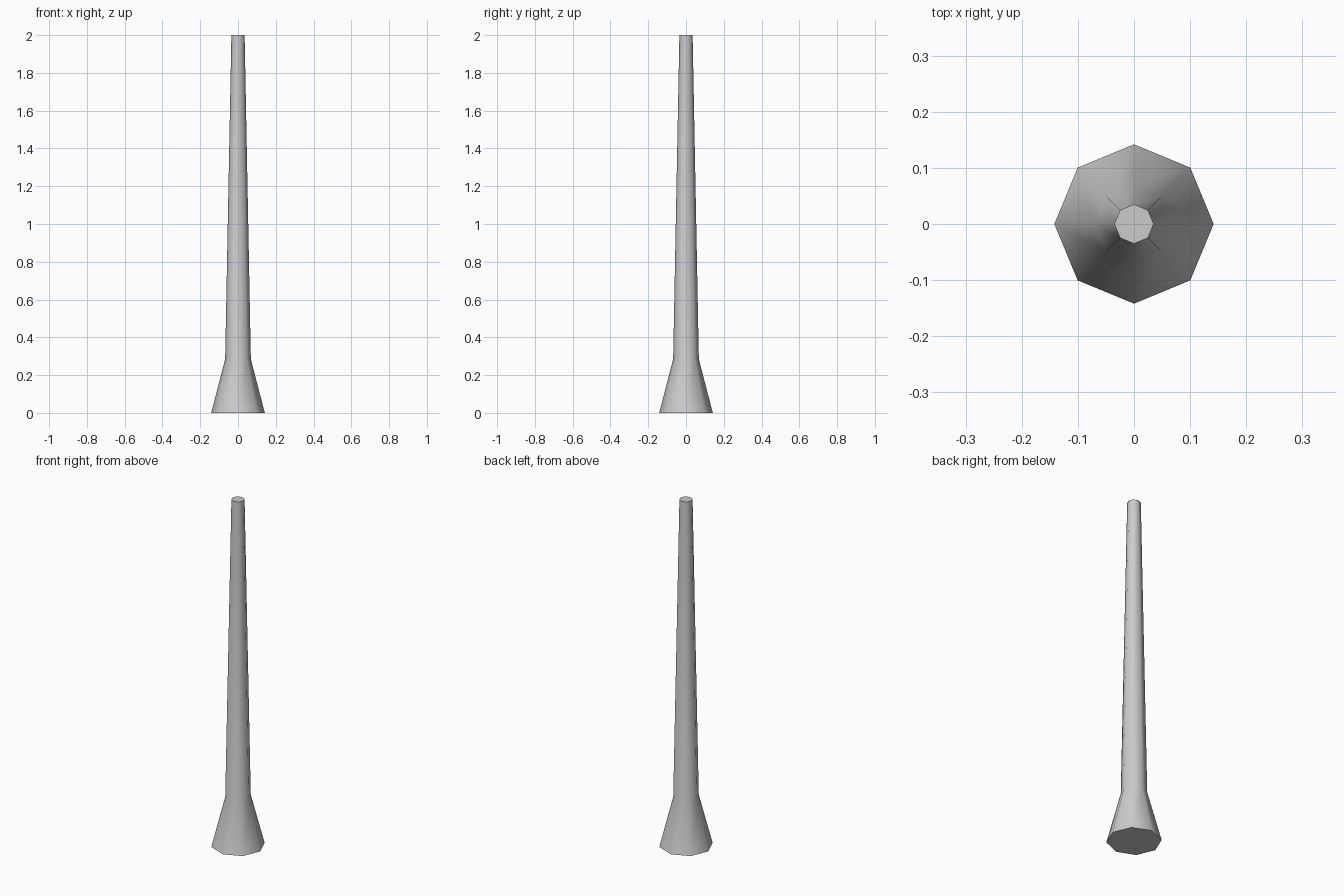
import bpy, bmesh
from math import cos, sin, pi

if "Cube" in bpy.data.objects:
    bpy.data.objects.remove(bpy.data.objects["Cube"])

SIDES = 8
PROFILE = [(0.142, 0.0), (0.068, 0.285), (0.035, 2.0)]  # radius, height

# Tapered octagonal post with flared foot
bm = bmesh.new()
rings = [[bm.verts.new((r * cos(2 * pi * i / SIDES), r * sin(2 * pi * i / SIDES), z))
          for i in range(SIDES)] for r, z in PROFILE]
for low, high in zip(rings, rings[1:]):
    for i in range(SIDES):
        j = (i + 1) % SIDES
        bm.faces.new((low[i], low[j], high[j], high[i])).smooth = True

# Flat end caps with crisp rims
caps = [bm.faces.new(rings[0][::-1]), bm.faces.new(rings[-1])]
for cap in caps:
    for edge in cap.edges:
        edge.smooth = False

mesh = bpy.data.meshes.new("tapered_post")
bm.to_mesh(mesh)
bm.free()
bpy.context.collection.objects.link(bpy.data.objects.new("tapered_post", mesh))
